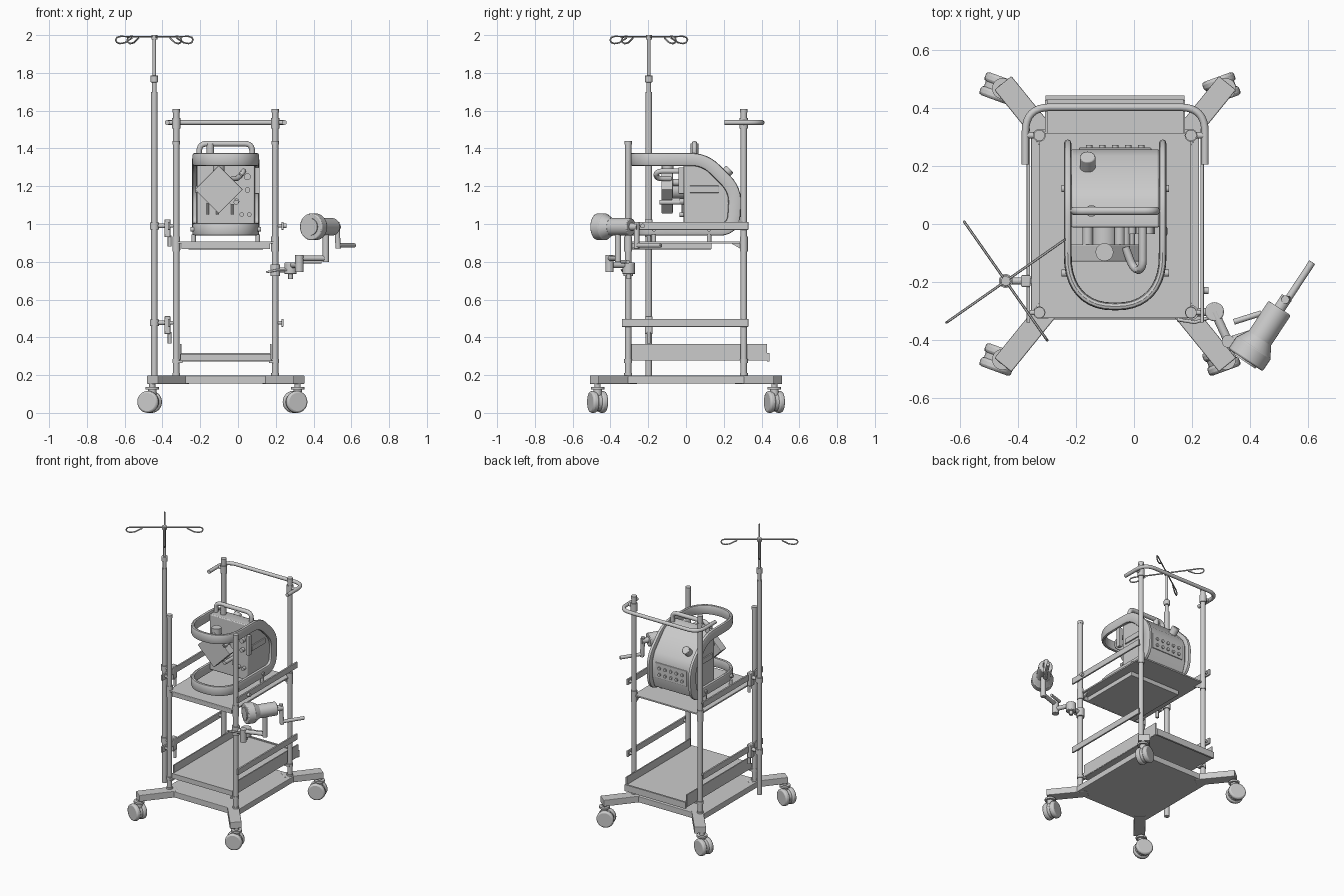
import bpy, bmesh, math
from mathutils import Vector as V, Matrix

if "Cube" in bpy.data.objects:
    bpy.data.objects.remove(bpy.data.objects["Cube"])

CX = -0.065            # centre line of the trolley
PX, PY = 0.262, 0.306  # post offsets

def finish(name, bm, smooth=True, bevel=0):
    bmesh.ops.recalc_face_normals(bm, faces=bm.faces[:])
    me = bpy.data.meshes.new(name)
    bm.to_mesh(me)
    bm.free()
    ob = bpy.data.objects.new(name, me)
    bpy.context.collection.objects.link(ob)
    if bevel:
        m = ob.modifiers.new("bevel", 'BEVEL')
        m.width, m.segments, m.limit_method = bevel, 2, 'ANGLE'
    if smooth:
        bpy.context.view_layer.objects.active = ob
        bpy.ops.object.select_all(action='DESELECT')
        ob.select_set(True)
        bpy.ops.object.shade_smooth_by_angle(angle=math.radians(35))
    return ob

def box(name, x0, x1, y0, y1, z0, z1, bevel=0, rot=None):
    bm = bmesh.new()
    bmesh.ops.create_cube(bm, size=1, matrix=Matrix.Diagonal((x1 - x0, y1 - y0, z1 - z0, 1)))
    ob = finish(name, bm, False, bevel)
    ob.location = ((x0 + x1) / 2, (y0 + y1) / 2, (z0 + z1) / 2)
    if rot:
        ob.rotation_euler = rot
    return ob

def rod(name, p, q, r, r2=None, seg=20, bevel=0):
    p, q = V(p), V(q)
    d = q - p
    m = Matrix.Translation((p + q) / 2) @ d.to_track_quat('Z', 'Y').to_matrix().to_4x4()
    bm = bmesh.new()
    bmesh.ops.create_cone(bm, cap_ends=True, segments=seg, radius1=r,
                          radius2=r if r2 is None else r2, depth=d.length, matrix=m)
    return finish(name, bm, True, bevel)

def prism(name, pts, x0, x1, bevel=0):
    """Extrude a (y, z) outline along x."""
    bm = bmesh.new()
    f = bm.faces.new([bm.verts.new((x0, y, z)) for y, z in pts])
    g = bmesh.ops.extrude_face_region(bm, geom=[f])
    bmesh.ops.translate(bm, vec=(x1 - x0, 0, 0), verts=[v for v in g['geom'] if isinstance(v, bmesh.types.BMVert)])
    return finish(name, bm, True, bevel)

def fillet(pts, d, n=6):
    """Round the inner corners of a path."""
    pts = [V(p) for p in pts]
    out = [pts[0]]
    for a, b, c in zip(pts, pts[1:], pts[2:]):
        s, e = b + (a - b).normalized() * d, b + (c - b).normalized() * d
        for i in range(n + 1):
            t = i / n
            out.append(s * (1 - t) ** 2 + b * 2 * t * (1 - t) + e * t * t)
    return out + [pts[-1]]

def tube(name, pts, r, res=3):
    cu = bpy.data.curves.new(name, 'CURVE')
    cu.dimensions, cu.bevel_depth, cu.bevel_resolution, cu.use_fill_caps = '3D', r, res, True
    sp = cu.splines.new('POLY')
    sp.points.add(len(pts) - 1)
    for s, p in zip(sp.points, pts):
        s.co = (*p, 1)
    ob = bpy.data.objects.new(name, cu)
    bpy.context.collection.objects.link(ob)
    bpy.context.view_layer.objects.active = ob
    bpy.ops.object.select_all(action='DESELECT')
    ob.select_set(True)
    bpy.ops.object.convert(target='MESH')
    bpy.ops.object.shade_smooth_by_angle(angle=math.radians(40))

# Base plate, legs, casters and posts
box("base_plate", CX - 0.29, CX + 0.29, -0.33, 0.33, 0.155, 0.197, 0.004)
for sx in (-1, 1):
    for sy in (-1, 1):
        a, b = V((CX + sx * 0.22, sy * 0.28)), V((CX + sx * 0.388, sy * 0.487))
        c, d = (a + b) / 2, b - a
        box("leg", c.x - d.length / 2, c.x + d.length / 2, c.y - 0.038, c.y + 0.038, 0.153, 0.199, 0.004,
            (0, 0, math.atan2(d.y, d.x)))
        # twin-wheel caster
        w = V((CX - 0.018 + sx * 0.385, sy * 0.468, 0.058))
        ax = V((sx * -math.sin(0.35), math.cos(0.35), 0))
        for k in (-1, 1):
            rod("caster_wheel", w + ax * k * 0.009, w + ax * k * 0.042, 0.058, seg=28, bevel=0.01)
        s = w + V((0.014, 0, 0))
        rod("caster_axle_body", w - ax * 0.012, w + ax * 0.012, 0.05)
        rod("caster_neck", (s.x, s.y, 0.09), (s.x, s.y, 0.13), 0.022)
        rod("caster_collar", (s.x, s.y, 0.125), (s.x, s.y, 0.138), 0.036)
        rod("caster_stem", (s.x, s.y, 0.135), (s.x, s.y, 0.156), 0.016)
        # post with collars
        x, y = CX + sx * PX, sy * PY
        top = 1.44 if sy < 0 else 1.61
        rod("post", (x, y, 0.19), (x, y, top), 0.017)
        rod("post_cap", (x, y, top - 0.02), (x, y, top), 0.019)
        for z0, z1 in ((0.197, 0.21), (0.265, 0.285), (0.855, 0.935)):
            rod("post_collar", (x, y, z0), (x, y, z1), 0.021)
        for z in (0.477, 0.99):
            rod("rail_spacer", (x, y, z), (CX + sx * 0.297, y, z), 0.009)
    # side rails
    for z in (0.477, 0.99):
        xr = CX + sx * 0.3
        box("side_rail", xr - 0.006, xr + 0.006, -0.34, 0.33, z - 0.021, z + 0.021, 0.002)

# Lower tray with raised sides and rear flange
box("tray_floor", CX - 0.24, CX + 0.24, -0.31, 0.43, 0.277, 0.312)
for sx in (-1, 1):
    x = CX + sx * 0.238
    box("tray_side", x - 0.004, x + 0.004, -0.295, 0.428, 0.28, 0.366)
    for y in (-PY, PY):
        box("tray_bracket", CX + sx * 0.25 - 0.02, CX + sx * 0.25 + 0.02, y - 0.02, y + 0.02, 0.265, 0.277)
box("tray_rear_flange", CX - 0.24, CX + 0.24, 0.43, 0.443, 0.272, 0.318)

# Main shelf with drawer slab below
box("main_shelf", CX - 0.262, CX + 0.262, -0.325, 0.315, 0.896, 0.907, 0.002)
box("shelf_slab", CX - 0.2, CX + 0.2, -0.305, 0.135, 0.866, 0.898, 0.003)
box("shelf_front_lip", CX - 0.235, CX + 0.235, -0.318, -0.306, 0.868, 0.9)
for sx in (-1, 1):
    for s in (-1, 1):
        x = CX + sx * 0.245
        prism("shelf_gusset", [(s * 0.24, 0.897), (s * 0.3, 0.897), (s * 0.3, 0.862)], x - 0.005, x + 0.005)

# Push handle
tube("push_handle", fillet([(CX - 0.31, 0.205, 1.537), (CX - 0.31, 0.403, 1.537),
                            (CX + 0.31, 0.403, 1.537), (CX + 0.31, 0.205, 1.537)], 0.085, 8), 0.013)
for sx in (-1, 1):
    rod("handle_link", (CX + sx * PX, PY, 1.537), (CX + sx * 0.31, PY, 1.537), 0.011)
    rod("handle_collar", (CX + sx * PX, PY, 1.505), (CX + sx * PX, PY, 1.56), 0.022)

# Infusion pole with four hooks and two rail clamps
ix, iy = -0.443, -0.197
rod("pole_lower", (ix, iy, 0.17), (ix, iy, 1.7), 0.017)
rod("pole_neck", (ix, iy, 1.7), (ix, iy, 1.75), 0.012)
rod("pole_collar", (ix, iy, 1.75), (ix, iy, 1.787), 0.02, bevel=0.004)
rod("pole_upper", (ix, iy, 1.78), (ix, iy, 1.99), 0.009)
rod("pole_hub", (ix, iy, 1.978), (ix, iy, 2.0), 0.016)
hook = [(0, 1.992), (0.14, 1.992), (0.22, 1.993), (0.242, 1.988), (0.25, 1.975), (0.242, 1.961),
        (0.222, 1.955), (0.19, 1.96), (0.165, 1.974), (0.145, 1.984)]
for k in range(4):
    a = math.radians(35 + 90 * k)
    tube("pole_hook", [(ix + r * math.cos(a), iy + r * math.sin(a), z) for r, z in hook], 0.0045, 1)
for z in (0.477, 0.99):
    rod("clamp_ring", (ix, iy, z - 0.018), (ix, iy, z + 0.018), 0.024)
    rod("clamp_arm", (ix, iy, z), (-0.37, iy, z), 0.012)
    prism("clamp_jaw", [(iy - 0.02, z - 0.06), (iy + 0.02, z - 0.06), (iy + 0.02, z + 0.035), (iy - 0.02, z + 0.035)],
          -0.39, -0.358, 0.004)
    rod("clamp_screw", (-0.362, iy, z - 0.11), (-0.362, iy, z - 0.05), 0.01)

# Machine protective frame: flat tube looping round front and back, mirrored
half = [(CX + 0.164 * math.sin(a) ** 0.85, -0.105 - 0.18 * math.cos(a) ** 0.85, 0)
        for a in [math.pi / 2 * i / 10 for i in range(10)]]
side = fillet([(0, -0.1, 1.342), (0, 0.1, 1.342), (0, 0.262, 1.18), (0, 0.25, 0.972), (0, -0.1, 0.972)], 0.075, 6)
path = [V((x, y, 1.342)) for x, y, _ in half] + [V((CX + 0.164, p.y, p.z)) for p in side]
path += [V((x, y, 0.972)) for x, y, _ in reversed(half)]
bm, rings, n = bmesh.new(), [], len(path)
for i, p in enumerate(path):
    t = (path[min(i + 1, n - 1)] - path[max(i - 1, 0)]).normalized()
    if i < 10 or i >= n - 10:
        w = V((0, 0, 1 if i < 10 else -1))
    else:
        w = V((0, -t.z, t.y)).normalized()
    if i in (0, n - 1):
        t = V((1 if i == 0 else -1, 0, 0))
    s = t.cross(w).normalized()
    ring = []
    for k in range(12):
        c, d = math.cos(k * math.pi / 6), math.sin(k * math.pi / 6)
        ring.append(bm.verts.new(p + w * 0.034 * math.copysign(abs(c) ** 0.6, c)
                                 + s * 0.0135 * math.copysign(abs(d) ** 0.6, d)))
    rings.append(ring)
for A, B in zip(rings, rings[1:]):
    for k in range(12):
        bm.faces.new((A[k], A[k - 1], B[k - 1], B[k]))
bmesh.ops.translate(bm, vec=(-CX, 0, 0), verts=bm.verts[:])
frame = finish("machine_frame", bm)
frame.location.x = CX
frame.modifiers.new("mirror", 'MIRROR')

# Machine body with side panels, feet and carry handle
prism("machine_body", [(-0.012, 0.965), (-0.012, 1.36), (0.08, 1.36), (0.125, 1.335), (0.235, 1.215),
                       (0.258, 1.16), (0.258, 1.04), (0.235, 0.965)], CX - 0.152, CX + 0.152, 0.006)
for sx in (-1, 1):
    x = CX + sx * 0.153
    box("side_panel", x - 0.008, x + 0.008, 0.02, 0.175, 1.165, 1.203, 0.003)
    for y in (-0.17, 0.122):
        rod("machine_foot", (CX + sx * 0.17, y, 0.905), (CX + sx * 0.17, y, 0.945), 0.012)
        rod("frame_bolt", (CX + sx * 0.165, y, 0.972), (CX + sx * 0.186, y, 0.972), 0.012)
tube("carry_handle", fillet([(CX - 0.14, 0.045, 1.35), (CX - 0.14, 0.045, 1.425),
                             (CX + 0.14, 0.045, 1.425), (CX + 0.14, 0.045, 1.35)], 0.04), 0.015)
rod("handle_button", (-0.147, 0.045, 1.36), (-0.147, 0.045, 1.425), 0.02)
rod("rear_knob", (-0.16, 0.19, 1.25), (-0.16, 0.233, 1.29), 0.027, bevel=0.004)

# Rear control panel
box("control_panel", CX - 0.125, CX + 0.125, 0.25, 0.264, 1.045, 1.155, 0.004)
for i in range(5):
    for z in (1.075, 1.12):
        x = CX - 0.09 + i * 0.045
        rod("panel_button", (x, 0.26, z), (x, 0.272, z), 0.011, seg=12)

# Pump head on the front: tilted block, cylinders, knobs
box("pump_block", -0.192, -0.012, -0.13, -0.07, 1.092, 1.272, 0.004, (0, math.pi / 4, 0))
rod("pump_knob", (-0.102, -0.097, 1.27), (-0.102, -0.097, 1.33), 0.031)
rod("pump_hub", (-0.102, -0.075, 1.182), (-0.102, -0.01, 1.182), 0.05)
for x, z in ((-0.16, 1.22), (-0.05, 1.22), (-0.03, 1.12)):
    rod("pump_mount", (x, -0.075, z), (x, -0.01, z), 0.018)
rod("pump_port", (-0.01, -0.14, 1.115), (-0.01, -0.01, 1.115), 0.013)
tube("pump_hose", fillet([(0.03, -0.01, 1.28), (0.03, -0.16, 1.28), (0.0, -0.16, 1.24), (-0.03, -0.08, 1.24)], 0.035), 0.014)
for x in (-0.16, -0.11, -0.03):
    rod("front_slot_bar", (x, -0.016, 1.05), (x, -0.016, 1.11), 0.007, seg=10)
for x, z, r in ((-0.008, 1.12, 0.015), (0.02, 1.05, 0.012), (0.06, 1.05, 0.012), (0.05, 1.25, 0.018), (0.05, 1.18, 0.014)):
    rod("front_knob", (x, -0.035, z), (x, -0.01, z), r)
box("side_connector", 0.088, 0.115, -0.04, -0.01, 1.16, 1.3, 0.004)

# Jointed arm on the front right post
rod("arm_post_clamp", (0.197, -PY, 0.725), (0.197, -PY, 0.785), 0.026)
rod("arm_stub", (0.197, -PY, 0.757), (0.278, -0.303, 0.757), 0.014)
rod("arm_joint", (0.278, -0.303, 0.735), (0.278, -0.303, 0.795), 0.033, bevel=0.004)
rod("arm_screw", (0.278, -0.303, 0.71), (0.278, -0.303, 0.74), 0.012)
rod("arm_link_lower", (0.278, -0.303, 0.782), (0.325, -0.405, 0.782), 0.015)
rod("arm_elbow", (0.325, -0.405, 0.745), (0.325, -0.405, 0.835), 0.022)
rod("arm_link_upper", (0.325, -0.405, 0.818), (0.465, -0.36, 0.818), 0.014)
rod("arm_upright", (0.465, -0.36, 0.8), (0.465, -0.36, 0.96), 0.017)
tube("arm_lever", [(0.15, -0.33, 0.745), (0.21, -0.34, 0.757), (0.27, -0.32, 0.757)], 0.006)
rod("arm_handle", (0.345, -0.338, 0.8), (0.44, -0.308, 0.8), 0.01)
rod("rail_knob", (0.235, -0.23, 0.99), (0.258, -0.23, 0.99), 0.012)

# Hand crank drive held by the arm
o, d = V((0.385, -0.47, 0.985)), V((0.55, 0.835, 0)).normalized()
rod("drive_bell", o, o + d * 0.055, 0.071, seg=32, bevel=0.006)
rod("drive_bell_recess_ring", o - d * 0.006, o + d * 0.01, 0.045, seg=32)
rod("drive_taper", o + d * 0.05, o + d * 0.09, 0.07, 0.047, seg=32)
rod("drive_body", o + d * 0.085, o + d * 0.215, 0.046, seg=32, bevel=0.005)
rod("drive_shaft", o + d * 0.21, o + d * 0.26, 0.02)
c = o + d * 0.25
rod("crank_arm", c + V((0, 0, 0.025)), c + V((0.008, 0, -0.115)), 0.014)
g = c + V((0.008, 0, -0.098))
rod("crank_grip", g, g + d * 0.155, 0.012, bevel=0.003)
